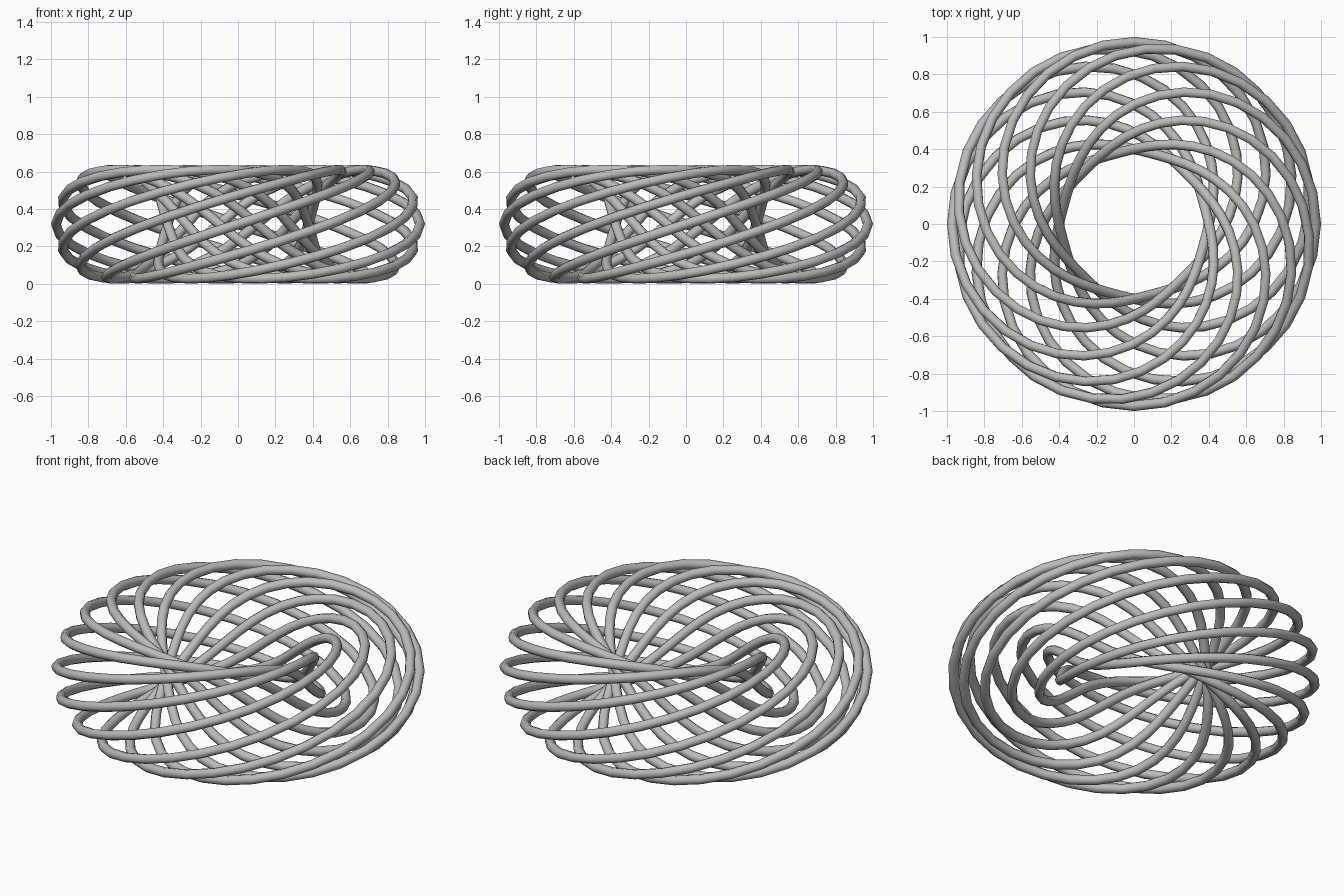
import bpy
from math import sin, cos, tau

if "Cube" in bpy.data.objects:
    bpy.data.objects.remove(bpy.data.objects["Cube"])

R, r = 0.681, 0.292      # torus radius and cross-section radius
WIRE = 0.027             # wire radius
TURNS, TWISTS = 11, 12   # trips round the axis, trips round the cross-section
STEPS = 400

grey = bpy.data.materials.new("grey")
grey.diffuse_color = (0.5, 0.5, 0.5, 1)
grey.use_nodes = True
grey.node_tree.nodes["Principled BSDF"].inputs["Base Color"].default_value = grey.diffuse_color

# One continuous closed wire wound around the torus
curve = bpy.data.curves.new("wound_wire", 'CURVE')
curve.dimensions = '3D'
curve.fill_mode = 'FULL'
curve.bevel_depth = WIRE
curve.bevel_resolution = 2
spline = curve.splines.new('POLY')
spline.points.add(STEPS - 1)
for i, p in enumerate(spline.points):
    a = tau * i / STEPS
    d = R + r * cos(TWISTS * a)
    p.co = (d * cos(TURNS * a), d * sin(TURNS * a), r * sin(TWISTS * a), 1)
spline.use_cyclic_u = True
spline.use_smooth = True
curve.materials.append(grey)

wire = bpy.data.objects.new("wound_wire", curve)
wire.location.z = r + WIRE
bpy.context.collection.objects.link(wire)
